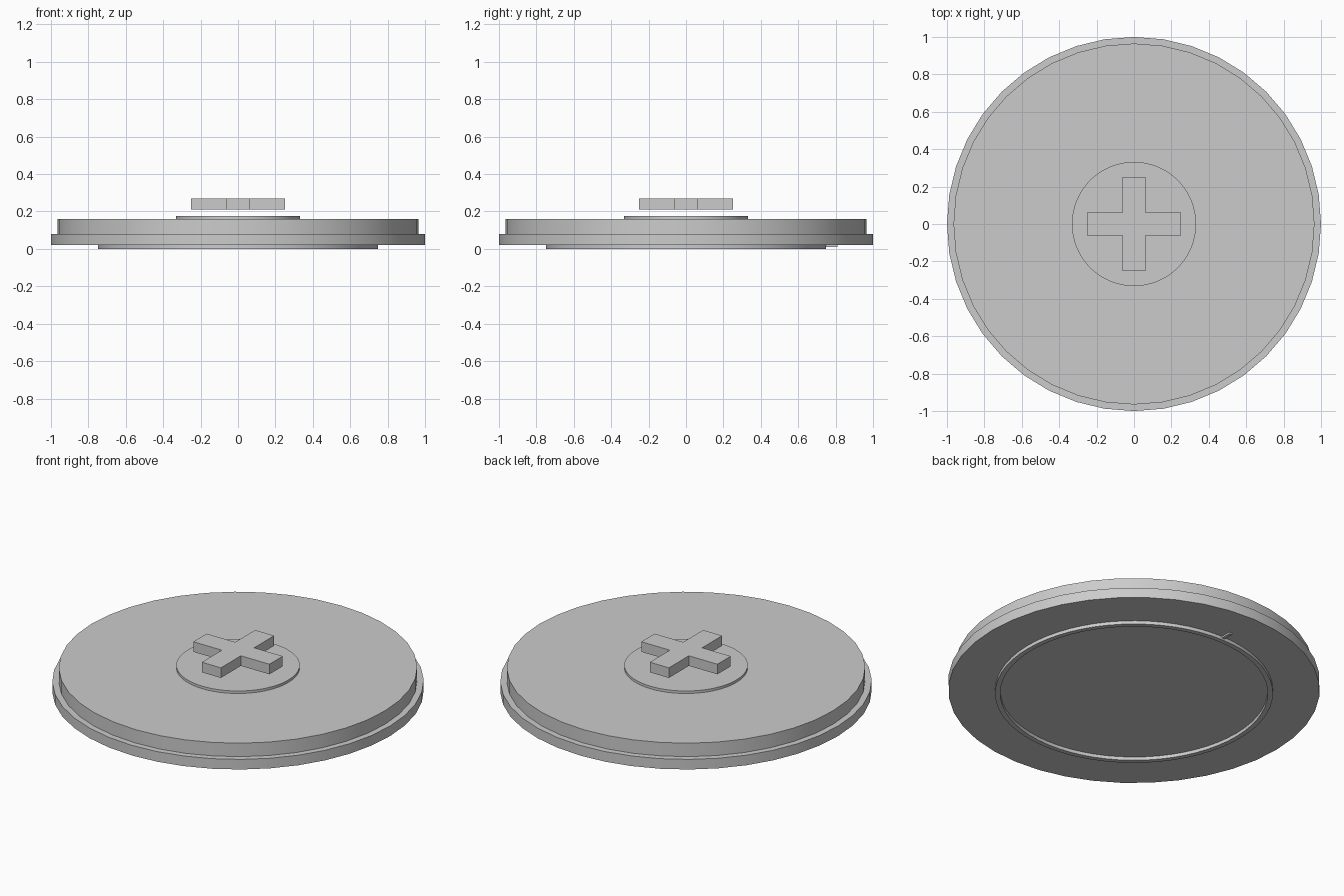
import bpy, math

if "Cube" in bpy.data.objects:
    bpy.data.objects.remove(bpy.data.objects["Cube"])

SEGMENTS = 40


def lathe(name, profile, segments=SEGMENTS, closed=False):
    """Revolve (radius, z) points about z; radius 0 ends become caps."""
    verts, faces, rings = [], [], []
    for r, z in profile:
        rings.append(list(range(len(verts), len(verts) + segments)))
        for i in range(segments):
            a = 2 * math.pi * i / segments
            verts.append((r * math.cos(a), r * math.sin(a), z))
    pairs = list(zip(rings, rings[1:]))
    if closed:
        pairs.append((rings[-1], rings[0]))
    else:
        faces += [rings[0][::-1], rings[-1]]
    for lo, hi in pairs:
        for i in range(segments):
            j = (i + 1) % segments
            faces.append((lo[i], lo[j], hi[j], hi[i]))
    return finish(name, verts, faces)


def prism(name, outline, z0, z1):
    """Extrude a counter-clockwise outline between two heights."""
    n = len(outline)
    verts = [(x, y, z) for z in (z0, z1) for x, y in outline]
    faces = [list(range(n))[::-1], list(range(n, 2 * n))]
    faces += [(i, (i + 1) % n, (i + 1) % n + n, i + n) for i in range(n)]
    return finish(name, verts, faces)


def finish(name, verts, faces):
    mesh = bpy.data.meshes.new(name)
    mesh.from_pydata(verts, [], faces)
    mesh.update()
    obj = bpy.data.objects.new(name, mesh)
    bpy.context.collection.objects.link(obj)
    bpy.ops.object.select_all(action='DESELECT')
    obj.select_set(True)
    bpy.context.view_layer.objects.active = obj
    bpy.ops.object.shade_smooth_by_angle(angle=math.radians(30))
    return obj


# stepped disc body
lathe("disc_body", [(1, 0.02), (1, 0.08), (0.965, 0.08), (0.965, 0.16)])

# thin round plate on top
lathe("centre_plate", [(0.332, 0.16), (0.332, 0.175)], 64)

# raised cross, floating just above the plate
arm, half = 0.25, 0.0625
quarter = [(arm, -half), (arm, half), (half, half)]
cross = []
for k in range(4):
    c, s = [(1, 0), (0, 1), (-1, 0), (0, -1)][k]
    cross += [(x * c - y * s, x * s + y * c) for x, y in quarter]
prism("cross", cross, 0.21, 0.27)

# ring foot on the underside
lathe("base_ring", [(0.72, 0.02), (0.72, 0.0), (0.748, 0.0), (0.748, 0.02)], 64, closed=True)

# small pointer tab on the ring, at the back
prism("ring_tab", [(-0.01, 0.74), (0.01, 0.74), (0.01, 0.81), (-0.01, 0.81)], 0.01, 0.02)
